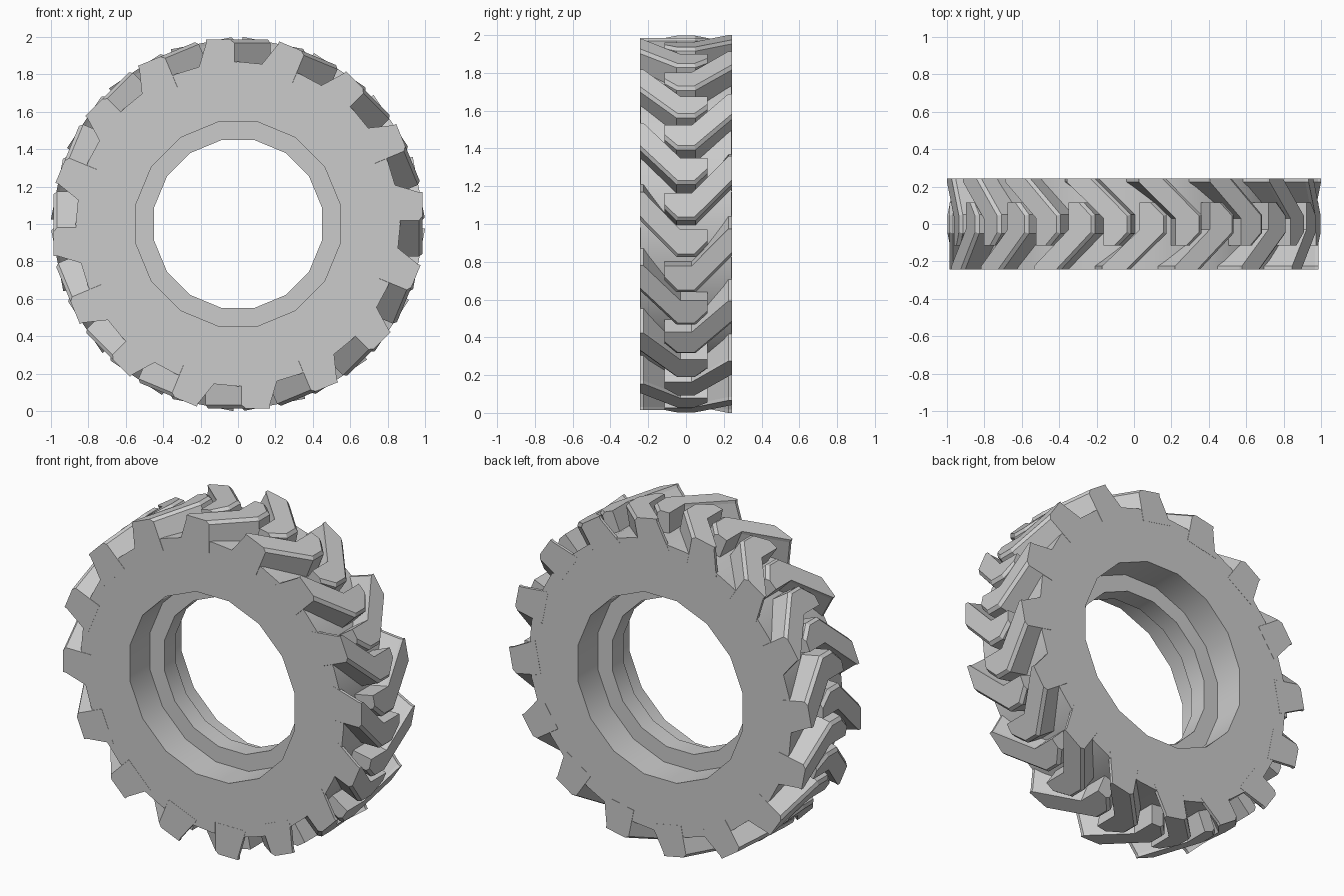
import bpy, bmesh
from math import sin, cos, pi

if "Cube" in bpy.data.objects:
    bpy.data.objects.remove(bpy.data.objects["Cube"])

CZ = 1.0          # wheel centre height
HALF = 0.243      # half width


def make_object(name, bm):
    bmesh.ops.recalc_face_normals(bm, faces=bm.faces)
    me = bpy.data.meshes.new(name)
    bm.to_mesh(me)
    bm.free()
    ob = bpy.data.objects.new(name, me)
    bpy.context.collection.objects.link(ob)
    return ob


# Tyre carcass: closed profile (radius, y) swept around the axle.
# Bead openings are 16-sided, the outer drum is 32-sided.
W = HALF - 0.001
profile = [(0.868, -W), (0.868, W), (0.555, W), (0.555, 0.055),
           (0.457, 0.055), (0.457, -0.055), (0.555, -0.055), (0.555, -W)]
SEG = 32
bm = bmesh.new()
rings = []
for i in range(SEG):
    a = 2 * pi * i / SEG
    ring = []
    for r, y in profile:
        if r < 0.8 and i % 2 == 0:
            r *= cos(pi / 16)      # midpoint of a 16-gon side
        ring.append(bm.verts.new((r * sin(a), y, CZ + r * cos(a))))
    rings.append(ring)
n = len(profile)
for i in range(SEG):
    a, b = rings[i], rings[(i + 1) % SEG]
    for j in range(n):
        k = (j + 1) % n
        bm.faces.new((a[j], a[k], b[k], b[j]))
carcass = make_object("tyre_carcass", bm)
bpy.context.view_layer.objects.active = carcass
carcass.select_set(True)
bpy.ops.object.shade_smooth_by_angle(angle=pi / 6)

# Tread lug outline (x along the tread, y across), hooked past the centre line
outline = [(-0.17, -HALF), (-0.02, -HALF), (0.175, -0.05), (0.175, 0.05),
           (0.11, 0.115), (0.03, 0.115), (0.03, -0.03), (-0.17, -0.225)]
LEADING = {1: (-0.022, 0), 2: (-0.016, 0.006), 3: (-0.016, -0.006), 4: (-0.022, 0)}
FLARE = {0: -0.05, 7: -0.05}


def lug_rows():
    base = [(x + FLARE.get(i, 0), y, 0.80) for i, (x, y) in enumerate(outline)]
    wall = [(x, y, 0.968) for x, y in outline]
    top = []
    for i, (x, y) in enumerate(outline):      # chamfer on the leading edge
        dx, dy = LEADING.get(i, (0, 0))
        top.append((x + dx, y + dy, 0.986))
    return base, wall, top


def add_lug(bm, angle, side):
    c, s = cos(angle), sin(angle)
    rows = [[bm.verts.new((x * c + z * s, side * y, CZ - x * s + z * c))
             for x, y, z in row] for row in lug_rows()]
    m = len(outline)
    for lo, hi in zip(rows, rows[1:]):
        for j in range(m):
            k = (j + 1) % m
            bm.faces.new((lo[j], lo[k], hi[k], hi[j]))
    bm.faces.new(rows[0])
    bm.faces.new(rows[-1])


# Two mirrored sets of 16 lugs, staggered by half a pitch
for name, side, phase in (("front_tread_lugs", 1, 0), ("back_tread_lugs", -1, -pi / 16)):
    bm = bmesh.new()
    for i in range(16):
        add_lug(bm, phase + i * pi / 8, side)
    make_object(name, bm)
